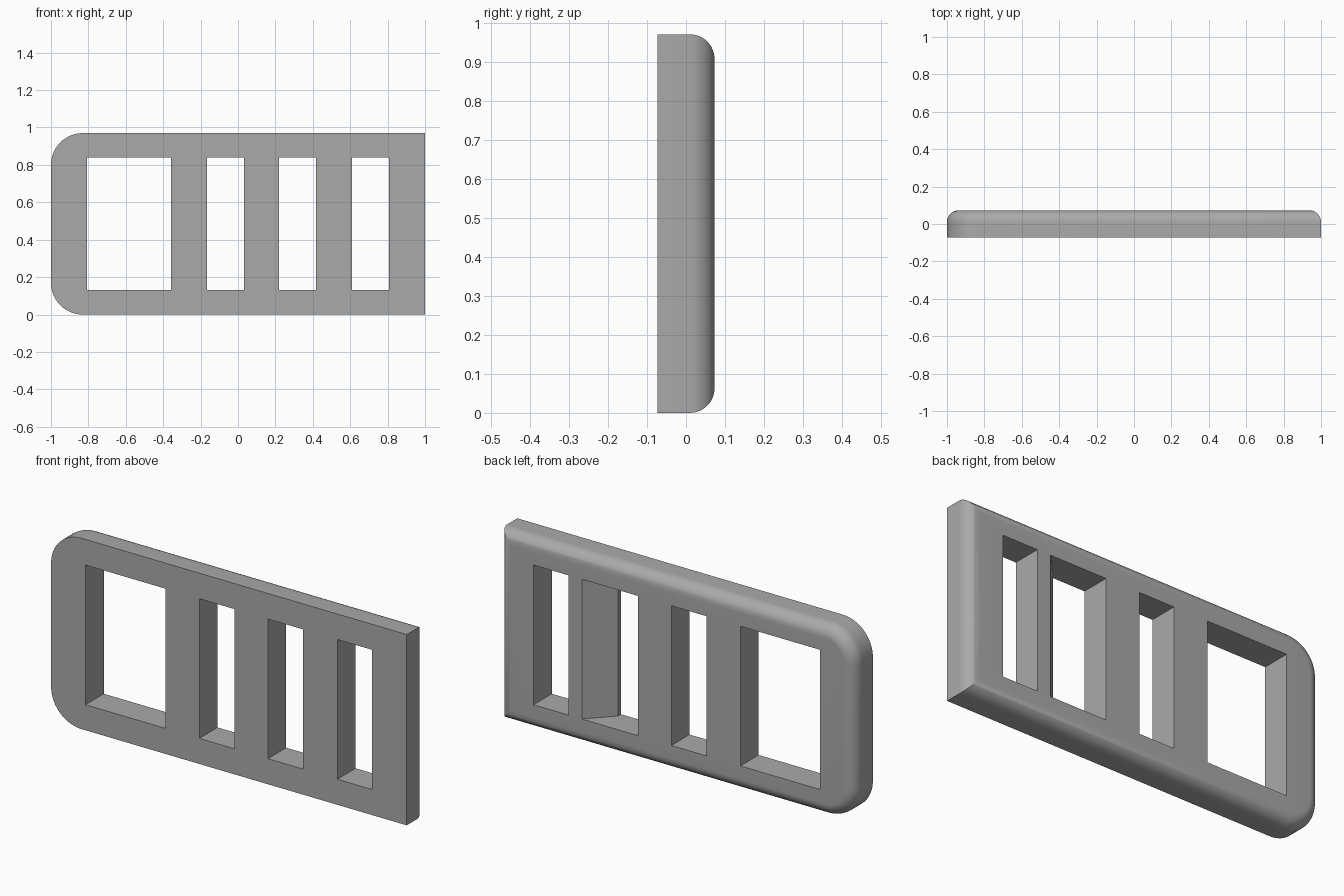
import bpy, bmesh
from math import sin, cos, pi

cube = bpy.data.objects.get("Cube")
if cube:
    bpy.data.objects.remove(cube)

HEIGHT, HALF_DEPTH = 0.97, 0.073
CORNER, FILLET = 0.17, 0.063
STEPS = 12

grey = bpy.data.materials.new("plain_grey")
grey.use_nodes = True
color = (0.4, 0.4, 0.4, 1)
grey.diffuse_color = color
grey.node_tree.nodes["Principled BSDF"].inputs["Base Color"].default_value = color


def outline(inset):
    """Plate outline in x and z: round corners at -x, square ones at +x."""
    r = CORNER - inset
    pts = [(1 - inset, inset), (1 - inset, HEIGHT - inset)]
    for cz, start in ((HEIGHT - CORNER, pi / 2), (CORNER, pi)):
        for i in range(STEPS + 1):
            a = start + pi / 2 * i / STEPS
            pts.append((CORNER - 1 + r * cos(a), cz + r * sin(a)))
    return pts


def loft(name, loops):
    """Solid through a series of matching vertex loops, capped at both ends."""
    bm = bmesh.new()
    rings = [[bm.verts.new(p) for p in loop] for loop in loops]
    n = len(rings[0])
    for a, b in zip(rings, rings[1:]):
        for i in range(n):
            j = (i + 1) % n
            bm.faces.new((a[i], a[j], b[j], b[i]))
    bm.faces.new(rings[0])
    bm.faces.new(rings[-1])
    bmesh.ops.recalc_face_normals(bm, faces=bm.faces)
    mesh = bpy.data.meshes.new(name)
    bm.to_mesh(mesh)
    bm.free()
    mesh.materials.append(grey)
    obj = bpy.data.objects.new(name, mesh)
    bpy.context.collection.objects.link(obj)
    return obj


# Plate with a flat front and a rounded edge all round the back
levels = [(-HALF_DEPTH, 0)]
for i in range(STEPS + 1):
    a = pi / 2 * i / STEPS
    levels.append((HALF_DEPTH - FILLET * (1 - sin(a)), FILLET * (1 - cos(a))))
plate = loft("slotted_plate", [[(x, y, z) for x, z in outline(d)] for y, d in levels])


# Window cutters, given as sections (y, left x, right x) from front to back
def cutter(name, sections):
    low, high = 0.13, 0.84
    return loft(name, [[(a, y, low), (b, y, low), (b, y, high), (a, y, high)]
                       for y, a, b in sections])


F, B = -0.1, 0.1
cutters = [cutter("window_cutter", [(F, a, b), (B, a, b)])
           for a, b in ((-0.806, -0.357), (-0.166, 0.031), (0.61, 0.806))]
# One slot flares towards the back
cutters.append(cutter("flared_cutter", [(F, 0.22, 0.417), (-0.05, 0.22, 0.417),
                                        (HALF_DEPTH, 0.22, 0.535), (B, 0.22, 0.535)]))

bpy.context.view_layer.objects.active = plate
plate.select_set(True)
for c in cutters:
    c.hide_render = True
    mod = plate.modifiers.new("window", "BOOLEAN")
    mod.operation, mod.solver, mod.object = "DIFFERENCE", "EXACT", c
    bpy.ops.object.modifier_apply(modifier=mod.name)
    bpy.data.objects.remove(c)

bpy.ops.object.shade_smooth_by_angle(angle=pi / 6)
